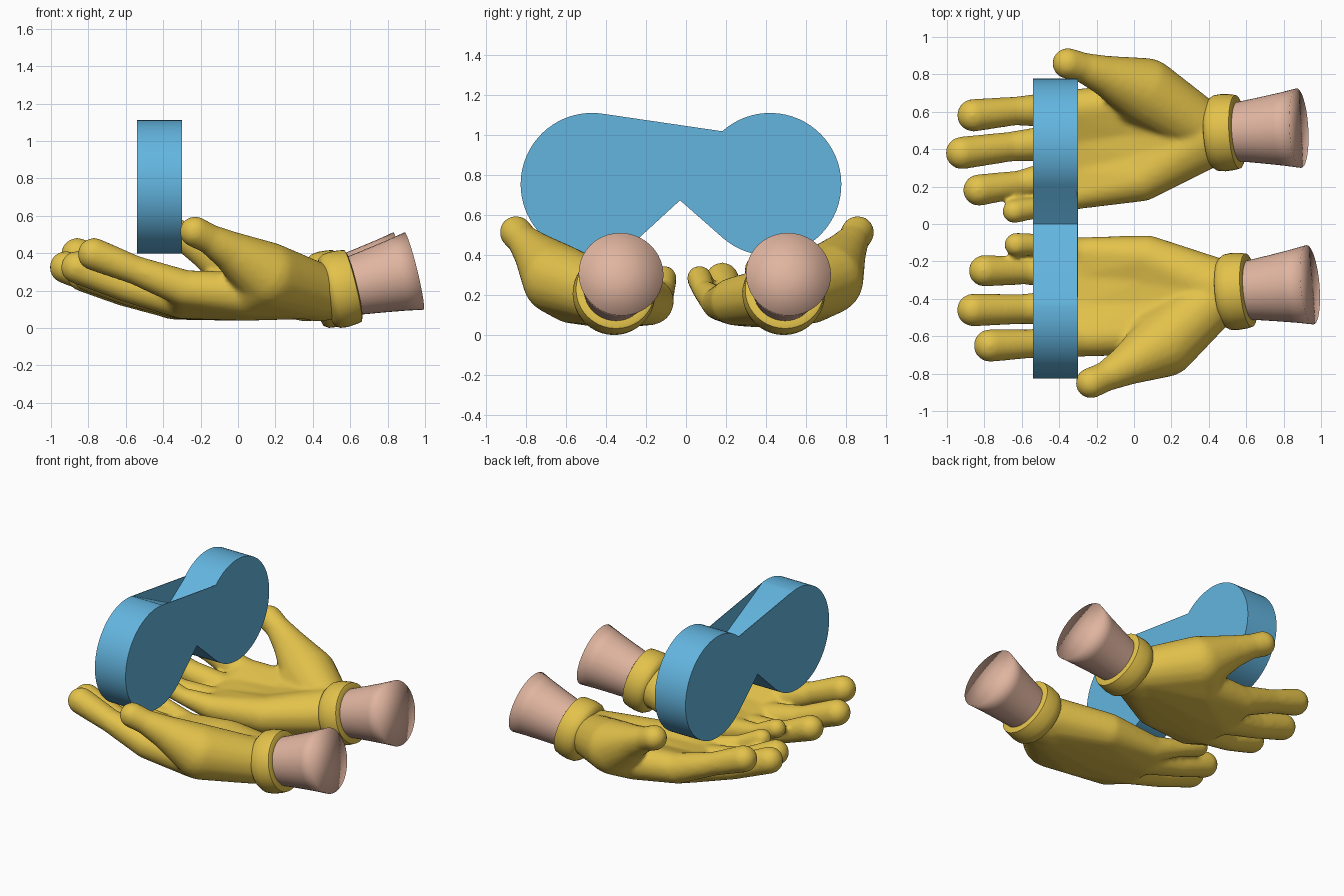
import bpy, bmesh
from math import radians, cos, sin, pi
from mathutils import Vector, Matrix

cube = bpy.data.objects.get("Cube")
if cube:
    bpy.data.objects.remove(cube, do_unlink=True)


def material(name, rgb):
    m = bpy.data.materials.new(name)
    m.use_nodes = True
    m.diffuse_color = (*rgb, 1)
    bsdf = next(n for n in m.node_tree.nodes if n.type == 'BSDF_PRINCIPLED')
    bsdf.inputs["Base Color"].default_value = (*rgb, 1)
    return m


YELLOW = material("glove yellow", (0.77, 0.54, 0.07))
SKIN = material("skin pink", (0.75, 0.46, 0.35))
BLUE = material("light blue", (0.125, 0.46, 0.74))


def finish(bm, name, mat, angle=None):
    bmesh.ops.recalc_face_normals(bm, faces=bm.faces)
    mesh = bpy.data.meshes.new(name)
    bm.to_mesh(mesh)
    bm.free()
    mesh.materials.append(mat)
    ob = bpy.data.objects.new(name, mesh)
    bpy.context.collection.objects.link(ob)
    bpy.ops.object.select_all(action='DESELECT')
    bpy.context.view_layer.objects.active = ob
    ob.select_set(True)
    if angle:
        bpy.ops.object.shade_smooth_by_angle(angle=radians(angle))
    else:
        bpy.ops.object.shade_smooth()
    return ob


def hull(target, balls, place):
    """Add the rounded hull of some (x, y, z, radius) balls to a bmesh."""
    tmp = bmesh.new()
    for ball in balls:
        bmesh.ops.create_icosphere(tmp, subdivisions=3, radius=ball[3],
                                   matrix=Matrix.Translation(place(ball)))
    result = bmesh.ops.convex_hull(tmp, input=tmp.verts)
    junk = {g for g in result["geom_interior"] + result["geom_unused"]
            if isinstance(g, bmesh.types.BMVert)}
    bmesh.ops.delete(tmp, geom=list(junk), context='VERTS')
    me = bpy.data.meshes.new("limb_tmp")
    tmp.to_mesh(me)
    tmp.free()
    target.from_mesh(me)
    bpy.data.meshes.remove(me)


def lathe(start, end, profile, name, mat, sides=40, angle=None):
    """Revolve (distance, radius) pairs around the start-end axis, with caps."""
    axis = (end - start).normalized()
    rot = axis.to_track_quat('Z', 'Y').to_matrix()
    bm = bmesh.new()
    rings = []
    for d, r in profile:
        rings.append([bm.verts.new(start + rot @ Vector(
            (r * cos(2 * pi * i / sides), r * sin(2 * pi * i / sides), d)))
            for i in range(sides)])
    for lo, hi in zip(rings, rings[1:]):
        for i in range(sides):
            j = (i + 1) % sides
            bm.faces.new((lo[i], lo[j], hi[j], hi[i]))
    for ring, (d, r) in ((rings[0], profile[0]), (rings[-1], profile[-1])):
        hub = bm.verts.new(start + axis * d)
        for i in range(sides):
            bm.faces.new((ring[i], ring[(i + 1) % sides], hub))
    return finish(bm, name, mat, angle)


# Each chain runs wrist, palm, knuckle, joint, tip as (x, y, z, radius)
LITTLE = [(0.42, -0.31, 0.20, 0.135), (0.07, -0.18, 0.17, 0.12),
          (-0.28, -0.155, 0.16, 0.085), (-0.48, -0.11, 0.22, 0.055), (-0.63, -0.11, 0.285, 0.064)]
RING = [(0.42, -0.34, 0.20, 0.15), (0.05, -0.30, 0.15, 0.11),
        (-0.30, -0.27, 0.14, 0.095), (-0.58, -0.25, 0.19, 0.073), (-0.80, -0.25, 0.28, 0.085)]
MIDDLE = [(0.42, -0.38, 0.20, 0.15), (0.05, -0.44, 0.15, 0.11),
          (-0.30, -0.44, 0.15, 0.10), (-0.60, -0.455, 0.22, 0.08), (-0.86, -0.46, 0.325, 0.088)]
INDEX = [(0.42, -0.41, 0.20, 0.15), (0.05, -0.58, 0.18, 0.12),
         (-0.28, -0.61, 0.21, 0.10), (-0.55, -0.64, 0.31, 0.077), (-0.77, -0.65, 0.395, 0.088)]
THUMB = [(0.40, -0.42, 0.20, 0.15), (0.16, -0.64, 0.28, 0.18),
         (-0.03, -0.75, 0.405, 0.11), (-0.15, -0.815, 0.475, 0.08), (-0.23, -0.85, 0.515, 0.083)]
FINGERS = [LITTLE, RING, MIDDLE, INDEX]


def front_side(p):
    return Vector(p[:3])


def back_side(p):
    """Mirror the front hand, then swing it about its wrist."""
    rel = Vector((p[0] - 0.5, -p[1] - 0.36, p[2]))
    return Matrix.Rotation(radians(8.5), 3, 'Z') @ rel + Vector((0.44, 0.482, 0))


def build_hand(side, place):
    bm = bmesh.new()
    for chain in FINGERS + [THUMB]:
        for pair in zip(chain, chain[1:]):
            hull(bm, pair, place)
    # Palm filled between neighbouring fingers, then the thumb mound
    for a, b in zip(FINGERS, FINGERS[1:]):
        hull(bm, a[:2] + b[:2], place)
        hull(bm, a[1:3] + b[1:3], place)
    hull(bm, INDEX[:2] + THUMB[:2], place)
    # Heel of the palm running into the cuff
    hull(bm, [(0.42, -0.36, 0.19, 0.155), (0.52, -0.36, 0.20, 0.155)], place)
    glove = finish(bm, side + "_glove", YELLOW)
    remesh = glove.modifiers.new("blend", 'REMESH')
    remesh.mode = 'VOXEL'
    remesh.voxel_size = 0.013
    remesh.use_smooth_shade = True
    soften = glove.modifiers.new("soften", 'SMOOTH')
    soften.factor = 0.5
    soften.iterations = 10

    wrist, tip = place((0.49, -0.365, 0.195)), place((0.94, -0.325, 0.305))
    lathe(wrist, tip, [(0, 0.14), (0.12, 0.157), (0.25, 0.176), (0.37, 0.195),
                       (0.466, 0.213)], side + "_forearm", SKIN)
    lathe(wrist, tip, [(-0.025, 0.15), (-0.015, 0.185), (0.01, 0.202), (0.05, 0.207),
                       (0.10, 0.203), (0.128, 0.197), (0.135, 0.18), (0.135, 0.14)],
          side + "_cuff", YELLOW, angle=50)


build_hand("right", front_side)
build_hand("left", back_side)


# Upright two-lobed block held above the fingers
def arc(cy, cz, r, a0, a1, n=48):
    return [(cy + r * cos(radians(a0 + (a1 - a0) * i / n)),
             cz + r * sin(radians(a0 + (a1 - a0) * i / n))) for i in range(n + 1)]


def prism(name, outline, x0, x1):
    bm = bmesh.new()
    back = [bm.verts.new((x0, y, z)) for y, z in outline]
    front = [bm.verts.new((x1, y, z)) for y, z in outline]
    bm.faces.new(back)
    bm.faces.new(front)
    for i in range(len(outline)):
        bm.faces.new((back[i - 1], back[i], front[i], front[i - 1]))
    finish(bm, name, BLUE, 25)


left_lobe = arc(-0.47, 0.755, 0.357, 81, 310)
right_lobe = arc(0.42, 0.755, 0.357, -131, 132)
dip = (0.0, 0.90)
prism("two_lobed_block", left_lobe + [(-0.03, 0.675)] + right_lobe + [dip], -0.54, -0.30)
# Thin end sheets closing the dip between the lobes
for label, x in (("far", -0.54), ("near", -0.304)):
    prism(label + "_dip_cover", [left_lobe[0], dip, right_lobe[-1]], x, x + 0.004)
